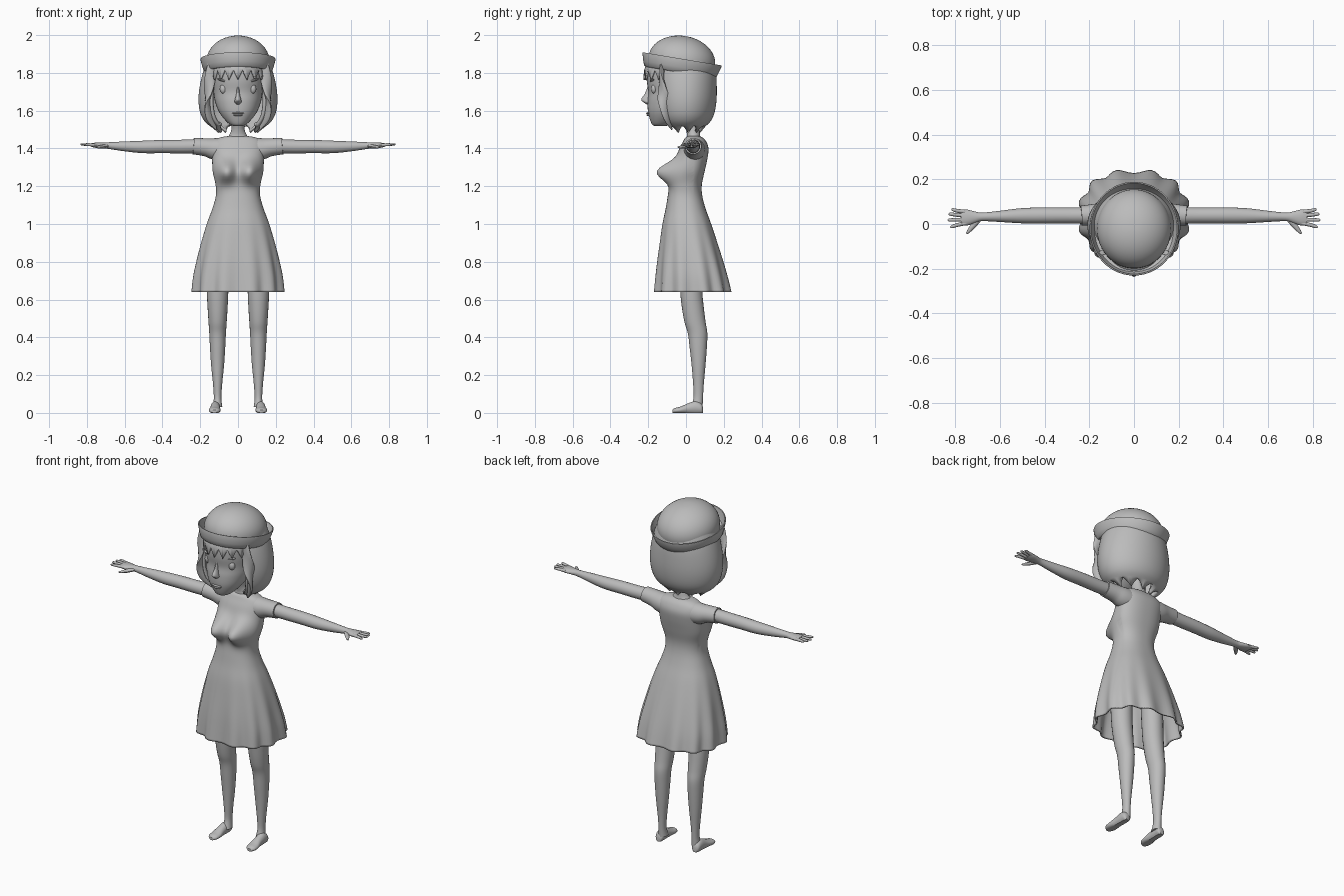
import bpy, bmesh
from math import sin, cos, pi, radians, exp, copysign
from mathutils import Vector, Matrix

if "Cube" in bpy.data.objects:
    bpy.data.objects.remove(bpy.data.objects["Cube"])

grey = bpy.data.materials.new("plain grey")
grey.diffuse_color = (0.5, 0.5, 0.5, 1)
grey.use_nodes = True
grey.node_tree.nodes["Principled BSDF"].inputs["Base Color"].default_value = grey.diffuse_color


def skin(name, rings, closed=True, caps=(True, True), thick=0, angle=40):
    """Surface through rows of points."""
    bm = bmesh.new()
    rows = [[bm.verts.new(p) for p in r] for r in rings]
    n = len(rows[0])
    for a, b in zip(rows, rows[1:]):
        for i in range(n if closed else n - 1):
            j = (i + 1) % n
            bm.faces.new((a[i], a[j], b[j], b[i]))
    if caps[0]:
        bm.faces.new(rows[0][::-1])
    if caps[1]:
        bm.faces.new(rows[-1])
    bmesh.ops.recalc_face_normals(bm, faces=bm.faces)
    me = bpy.data.meshes.new(name)
    bm.to_mesh(me)
    bm.free()
    me.materials.append(grey)
    ob = bpy.data.objects.new(name, me)
    bpy.context.collection.objects.link(ob)
    bpy.ops.object.select_all(action='DESELECT')
    ob.select_set(True)
    bpy.context.view_layer.objects.active = ob
    bpy.ops.object.shade_smooth_by_angle(angle=radians(angle))
    if thick:
        m = ob.modifiers.new("thickness", 'SOLIDIFY')
        m.thickness, m.offset = thick, 0
    return ob


def mirror(ob):
    m = ob.modifiers.new("mirror", 'MIRROR')
    m.use_axis[0] = True
    return ob


def smooth_rows(keys, steps=5):
    """Catmull-Rom interpolation of number rows."""
    out = []
    for i in range(len(keys) - 1):
        p = [keys[max(i - 1, 0)], keys[i], keys[i + 1], keys[min(i + 2, len(keys) - 1)]]
        for s in range(steps):
            t = s / steps
            out.append([b + .5 * t * (c - a + t * (2*a - 5*b + 4*c - d + t * (3*(b - c) + d - a)))
                        for a, b, c, d in zip(*p)])
    return out + [list(keys[-1])]


def oval(t, e=2):
    c, s = cos(t), sin(t)
    return copysign(abs(c) ** (2 / e), c), copysign(abs(s) ** (2 / e), s)


def upright(name, keys, cx=0, n=32, e=2, bump=None, **kw):
    """Loft along z from (z, half width, front y, back y)."""
    rings = []
    for z, w, f, b in smooth_rows(keys):
        ring = []
        for i in range(n):
            u, v = oval(2 * pi * i / n, e)
            p = Vector((cx + w * u, (f + b) / 2 + (b - f) / 2 * v, z))
            ring.append(bump(p, 2 * pi * i / n) if bump else p)
        rings.append(ring)
    return skin(name, rings, **kw)


def tube(name, keys, n=16, **kw):
    """Loft along a path from (x, y, z, half size along y, half size along z)."""
    rows = smooth_rows(keys, 4)
    rings = []
    for i, (x, y, z, ry, rz) in enumerate(rows):
        d = Vector(rows[min(i + 1, len(rows) - 1)][:3]) - Vector(rows[max(i - 1, 0)][:3])
        side = Vector((-d.y, d.x, 0)).normalized()
        up = d.cross(side).normalized()
        rings.append([Vector((x, y, z)) + side * ry * cos(2*pi*k/n) + up * rz * sin(2*pi*k/n)
                      for k in range(n)])
    return skin(name, rings, **kw)


def ball(name, loc, size, tilt=0):
    rings = []
    for i in range(1, 12):
        a = pi * i / 12
        rings.append([Matrix.Rotation(tilt, 3, 'Y') @ Vector((
            size[0] * sin(a) * cos(k * pi / 10), size[1] * sin(a) * sin(k * pi / 10),
            size[2] * cos(a))) + Vector(loc) for k in range(20)])
    return skin(name, rings, angle=60)


# Dress: pleated skirt, waist and bust in one shell
def dress_shape(p, t):
    low = max(0, min(1, (1.1 - p.z) / .46))
    k = 1 - .045 * low ** 1.5 * (1 + cos(12 * t))
    p.x, p.y = p.x * k, .035 + (p.y - .035) * k
    if p.y < .035:
        p.y -= .095 * sum(exp(-((p.x - s) / .052) ** 2 - ((p.z - 1.277) / .055) ** 2)
                          for s in (-.062, .062))
    return p


upright("dress", [(.64, .25, -.172, .243), (.72, .24, -.163, .222), (.8, .222, -.153, .198),
                  (.9, .195, -.138, .165), (1.0, .163, -.122, .13), (1.08, .132, -.104, .1),
                  (1.15, .113, -.092, .082), (1.21, .115, -.08, .08), (1.28, .13, -.06, .095),
                  (1.35, .133, -.045, .11), (1.4, .135, -.03, .115), (1.435, .125, -.012, .103),
                  (1.455, .09, .0, .085), (1.462, .045, .015, .065)],
        n=96, e=2.35, bump=dress_shape, caps=(False, True), thick=.008)

# Sleeves and arms
mirror(tube("sleeve", [(.05, .045, 1.392, .06, .062), (.12, .045, 1.397, .056, .058),
                       (.17, .042, 1.406, .049, .048), (.237, .038, 1.412, .044, .043)], n=24))
mirror(tube("arm", [(.2, .038, 1.412, .037, .037), (.3, .038, 1.41, .036, .036),
                    (.4, .038, 1.41, .036, .035), (.5, .037, 1.408, .034, .033),
                    (.6, .034, 1.411, .025, .026), (.68, .032, 1.415, .019, .018),
                    (.71, .031, 1.416, .025, .016), (.75, .029, 1.417, .036, .014),
                    (.775, .028, 1.418, .033, .010)], n=20))
for name, y0, y1, tip in (("little_finger", .054, .064, .818), ("ring_finger", .037, .044, .83),
                          ("middle_finger", .02, .018, .834), ("index_finger", .004, -.012, .823)):
    mirror(tube(name, [(.75, y0, 1.418, .009, .009), (.79, (y0 + y1) / 2, 1.42, .0085, .008),
                       (tip - .008, y1, 1.421, .007, .006), (tip, y1, 1.421, .003, .003)], n=10))
mirror(tube("thumb", [(.695, .02, 1.413, .012, .01), (.72, -.008, 1.409, .012, .01),
                      (.74, -.032, 1.407, .008, .007), (.75, -.044, 1.407, .003, .003)], n=10))

# Legs
mirror(upright("leg", [(.03, .025, .025, .088), (.08, .02, .04, .09), (.15, .024, .038, .094),
                       (.25, .034, .03, .103), (.34, .04, .02, .11), (.42, .044, .01, .113),
                       (.48, .048, -.008, .104), (.56, .053, -.022, .094),
                       (.66, .057, -.032, .086), (.95, .06, -.05, .08)], cx=.108, n=24))
# Feet with flat soles
foot = []
for y, cx, w, h in smooth_rows([(.09, .119, .012, .03), (.08, .119, .023, .05),
                                (.05, .12, .025, .062), (.01, .121, .026, .05),
                                (-.03, .123, .031, .033), (-.058, .124, .027, .026),
                                (-.072, .124, .012, .016)]):
    foot.append([(cx + w * cos(t * pi / 10), y, max(0, h * (.45 + .55 * sin(t * pi / 10))))
                 for t in range(20)])
mirror(skin("foot", foot))

# Neck and collar area
upright("neck", [(1.42, .085, -.02, .09), (1.448, .07, -.002, .083), (1.468, .048, .005, .075),
                 (1.5, .035, .0, .07), (1.54, .034, -.012, .06), (1.62, .038, -.03, .05)], n=24)


# Neckline plate
mirror(tube("neckline", [(.002, -.022, 1.408, .003, .003), (.035, -.022, 1.398, .003, .003),
                         (.07, -.018, 1.388, .003, .003)], n=8))

# Head
upright("head", [(1.518, .02, -.165, -.11), (1.528, .045, -.18, -.08), (1.56, .077, -.193, -.03),
                 (1.6, .104, -.202, .02), (1.65, .122, -.203, .06), (1.7, .13, -.199, .08),
                 (1.76, .135, -.208, .09), (1.82, .135, -.205, .09), (1.88, .12, -.17, .08)],
        n=40, e=2.15)
upright("nose", [(1.633, .008, -.208, -.18), (1.645, .019, -.226, -.18), (1.66, .016, -.237, -.18),
                 (1.69, .009, -.218, -.18), (1.73, .006, -.202, -.18)], n=16)
mirror(ball("eye", (.077, -.169, 1.715), (.02, .016, .025)))
mirror(ball("eyebrow", (.075, -.178, 1.758), (.036, .013, .006), -.28))
ball("upper_lip", (0, -.2, 1.587), (.032, .011, .005))
ball("lower_lip", (0, -.199, 1.577), (.024, .011, .006))

# Bobbed hair: shell open at the face, pointed tips underneath
hair = []
rows = smooth_rows([(1.88, .15, .135), (1.8, .178, .155), (1.72, .196, .16), (1.65, .201, .158),
                    (1.59, .192, .148), (1.55, .172, .13), (1.525, .145, .105)], 4)
N = 84
for w, (z, rx, ry) in enumerate(rows):
    hair.append([((rx * sin(a)), -.005 - ry * cos(a), z)
                 for a in (radians(42 + 276 * i / N) for i in range(N + 1))])
last = []
for i, (x, y, z) in enumerate(hair[-1]):
    tip = 1 - abs((i % 12) / 6 - 1)
    k = .93 - .25 * tip
    last.append((x * k, y * k, z + .012 - .05 * tip))
hair.append(last)
skin("hair", hair, closed=False, caps=(False, False), thick=.016, angle=60)

# Inner face-framing locks
mirror(tube("front_lock", [(.13, -.125, 1.85, .012, .03), (.15, -.128, 1.76, .012, .03),
                           (.16, -.118, 1.66, .013, .032), (.148, -.1, 1.57, .013, .03),
                           (.115, -.075, 1.5, .003, .004)], n=12))

# Zigzag fringe over the forehead
N = 56
fringe = [[], [], []]
for i in range(N + 1):
    a = radians(-66 + 132 * i / N)
    tip = 1 - abs((i % 8) / 4 - 1)
    for row, z, r in zip(fringe, (1.87, 1.825, 1.815 - .052 * tip), (.9, 1, 1.04)):
        row.append((.142 * r * sin(a), -.05 - .163 * r * cos(a), z))
skin("fringe", fringe, closed=False, caps=(False, False), thick=.01)

# Hat: dome and turned-up brim, tipped backwards
tilt = Matrix.Translation((0, -.03, 1.815)) @ Matrix.Rotation(radians(-9.5), 4, 'X')


def turned(name, profile, n=64, **kw):
    return skin(name, [[tilt @ Vector((r * cos(2*pi*i/n), r * 1.07 * sin(2*pi*i/n), z))
                        for i in range(n)] for r, z in profile], **kw)


turned("hat_dome", [(.16, -.01), (.164, .02)] +
       [(.166 * cos(a), .05 + .132 * sin(a)) for a in (pi * i / 26 for i in range(13))])
turned("hat_brim", [(.15, -.01), (.172, -.013), (.181, -.006), (.188, .015), (.199, .055),
                    (.198, .06), (.193, .06), (.183, .025), (.176, .01), (.15, .004)])
